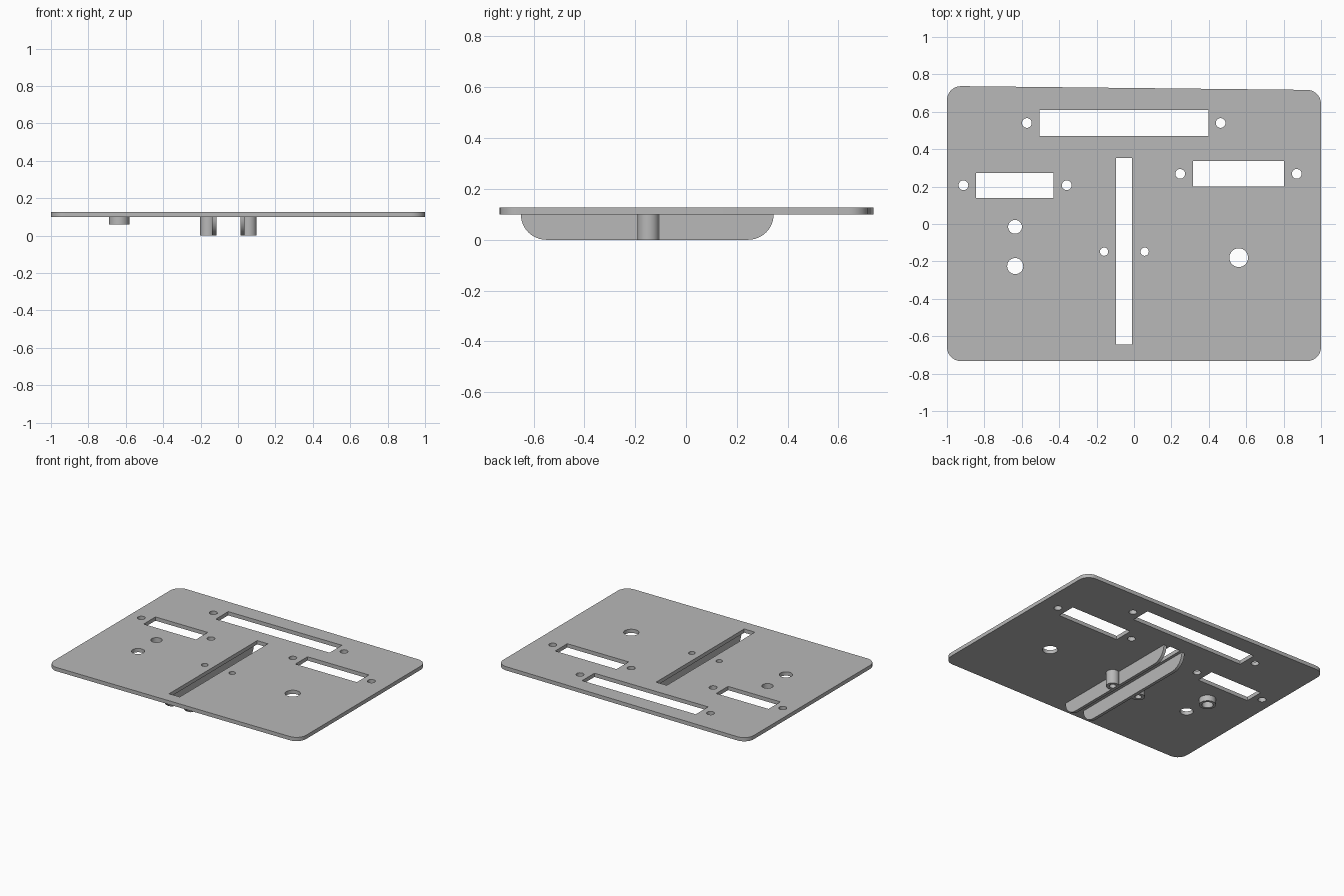
import bpy
import bmesh
from math import cos, sin, pi, radians
from mathutils import Matrix, Vector

cube = bpy.data.objects.get("Cube")
if cube:
    bpy.data.objects.remove(cube, do_unlink=True)

grey = bpy.data.materials.new("plain grey")
grey.use_nodes = True
grey.diffuse_color = (0.48, 0.48, 0.48, 1)
grey.node_tree.nodes["Principled BSDF"].inputs["Base Color"].default_value = grey.diffuse_color


def arc(x, y, r, start, sweep, steps):
    return [(x + r * cos(start + sweep * i / steps), y + r * sin(start + sweep * i / steps))
            for i in range(steps + 1)]


def circle(x, y, r):
    return arc(x, y, r, 0, 2 * pi, 40)[:-1]


def rect(x0, x1, y0, y1):
    return [(x0, y0), (x1, y0), (x1, y1), (x0, y1)]


def extrude(name, loops, low, high, turn=None):
    """Solid between two heights; the first loop is the outline, the rest are holes."""
    curve = bpy.data.curves.new(name, "CURVE")
    curve.dimensions = "2D"
    curve.fill_mode = "BOTH"
    curve.extrude = (high - low) / 2
    for loop in loops:
        spline = curve.splines.new("POLY")
        spline.points.add(len(loop) - 1)
        for point, (x, y) in zip(spline.points, loop):
            point.co = (x, y, 0, 1)
        spline.use_cyclic_u = True
    obj = bpy.data.objects.new(name, curve)
    bpy.context.collection.objects.link(obj)
    bpy.ops.object.select_all(action="DESELECT")
    obj.select_set(True)
    bpy.context.view_layer.objects.active = obj
    bpy.ops.object.convert(target="MESH")
    obj = bpy.context.view_layer.objects.active
    mesh = obj.data
    mesh.transform(Matrix.Translation(Vector((0, 0, (low + high) / 2))))
    if turn:
        mesh.transform(turn)
    bm = bmesh.new()
    bm.from_mesh(mesh)
    bmesh.ops.remove_doubles(bm, verts=bm.verts, dist=0.0001)
    bmesh.ops.recalc_face_normals(bm, faces=bm.faces)
    bm.to_mesh(mesh)
    bm.free()
    mesh.materials.clear()
    mesh.materials.append(grey)
    bpy.ops.object.shade_smooth_by_angle(angle=radians(30))
    return obj


UNDER, TOP = 0.1, 0.127

# Plate outline: rounded corners, back edge slightly lower on the +x side
r = 0.075
corners = [(1 - r, 0.717 - r), (-1 + r, 0.737 - r), (-1 + r, -0.733 + r), (1 - r, -0.733 + r)]
outline = []
for i, (x, y) in enumerate(corners):
    outline += arc(x, y, r, i * pi / 2, pi / 2, 10)

# Windows and the long centre slot
cutouts = [
    rect(-0.505, 0.397, 0.47, 0.61),
    rect(-0.845, -0.43, 0.138, 0.272),
    rect(0.315, 0.802, 0.2, 0.337),
    rect(-0.095, -0.01, -0.645, 0.353),
]

# Screw holes beside the windows, then the larger round holes
for x, y in [(-0.573, 0.54), (0.463, 0.54), (-0.912, 0.207),
             (-0.36, 0.207), (0.247, 0.268), (0.87, 0.268)]:
    cutouts.append(circle(x, y, 0.026))
cutouts.append(circle(0.56, -0.18, 0.05))
cutouts.append(circle(-0.635, -0.225, 0.043))

# Holes that continue through tubes below: name, x, y, hole, outer radius, bottom
tubes = [
    ("right_screw_post", -0.16, -0.148, 0.022, 0.043, 0),
    ("left_screw_post", 0.057, -0.148, 0.022, 0.043, 0),
    ("short_collar", -0.636, -0.015, 0.037, 0.055, 0.058),
]
for name, x, y, hole, outer, bottom in tubes:
    cutouts.append(circle(x, y, hole))
    extrude(name, [circle(x, y, outer), circle(x, y, hole)], bottom, UNDER)

extrude("plate", [outline] + cutouts, UNDER, TOP)

# Guide fins on both sides of the slot, drawn in the side plane
side_plane = Matrix(((0, 0, 1, 0), (1, 0, 0, 0), (0, 1, 0, 0), (0, 0, 0, 1)))
fin = arc(-0.55, 0.1, 0.1, pi, pi / 2, 12) + arc(0.245, 0.1, 0.1, 1.5 * pi, pi / 2, 12)
for name, x in [("right_guide_fin", -0.138), ("left_guide_fin", 0.014)]:
    extrude(name, [fin], x, x + 0.022, side_plane)
